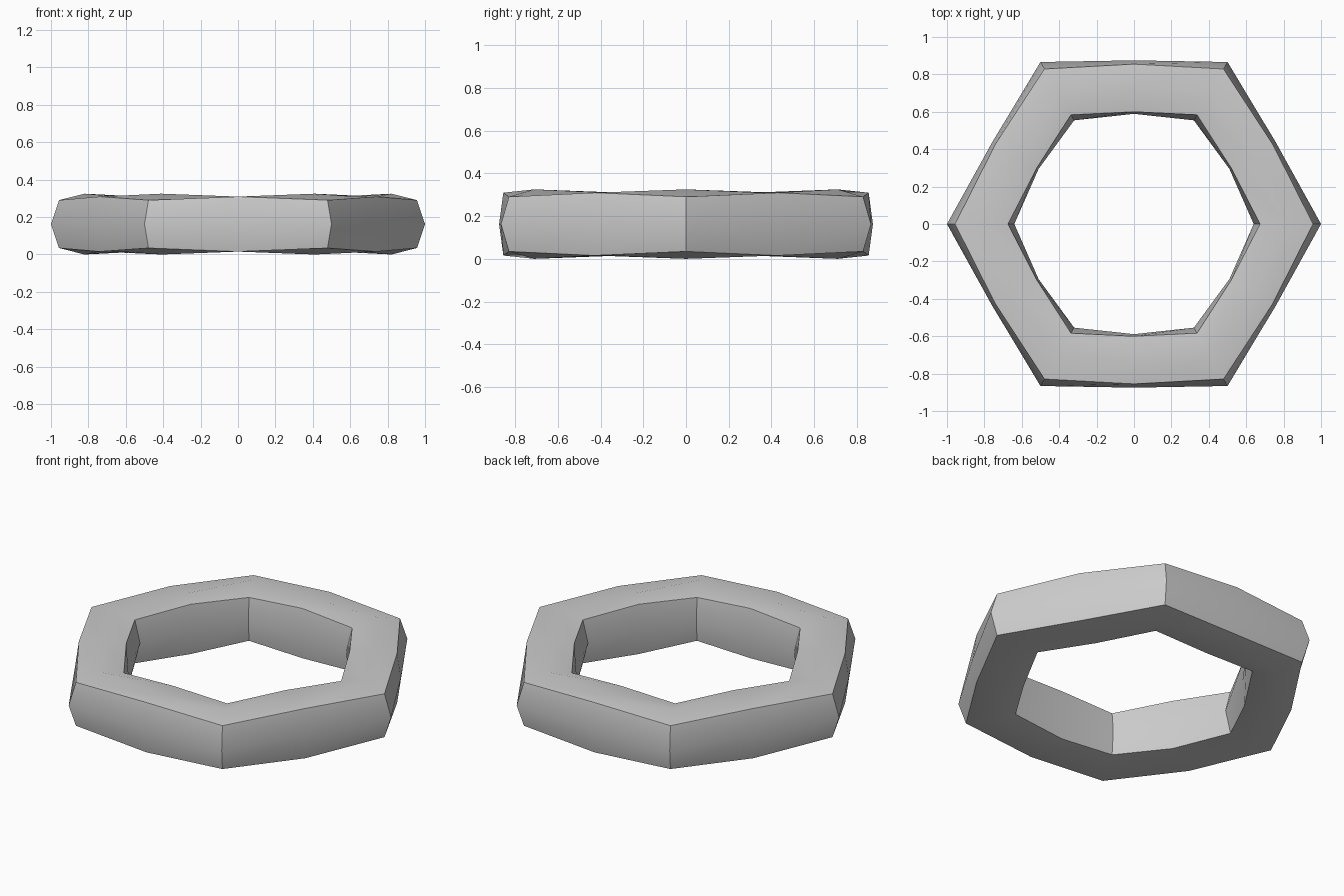
import bpy, bmesh, math

if "Cube" in bpy.data.objects:
    bpy.data.objects.remove(bpy.data.objects["Cube"])

MID_Z = 0.1625

# half cross-sections as (radius, height above mid plane), outer wall to inner wall
corner_half = [(1.0, 0), (0.957, 0.128), (0.82, 0.1625), (0.674, 0.128), (0.64, 0)]
side_half = [(0.875, 0), (0.855, 0.147), (0.733, 0.147), (0.60, 0.147), (0.589, 0)]


def full_section(half):
    # mirror the upper half below the mid plane
    return half + [(r, -h) for r, h in half[-2:0:-1]]


# hexagonal ring: alternate corner and mid-side sections around the circle
bm = bmesh.new()
rings = []
for i in range(12):
    a = math.radians(30 * i)
    section = full_section(side_half if i % 2 else corner_half)
    rings.append([bm.verts.new((r * math.cos(a), r * math.sin(a), MID_Z + h))
                  for r, h in section])
for i in range(12):
    cur, nxt = rings[i], rings[(i + 1) % 12]
    for j in range(8):
        k = (j + 1) % 8
        bm.faces.new((cur[j], nxt[j], nxt[k], cur[k]))
bmesh.ops.recalc_face_normals(bm, faces=bm.faces)

mesh = bpy.data.meshes.new("hexagonal_ring")
bm.to_mesh(mesh)
bm.free()
ring = bpy.data.objects.new("hexagonal_ring", mesh)
bpy.context.collection.objects.link(ring)

# smooth within each wall, crisp between walls
bpy.context.view_layer.objects.active = ring
ring.select_set(True)
bpy.ops.object.shade_smooth_by_angle(angle=math.radians(42))
